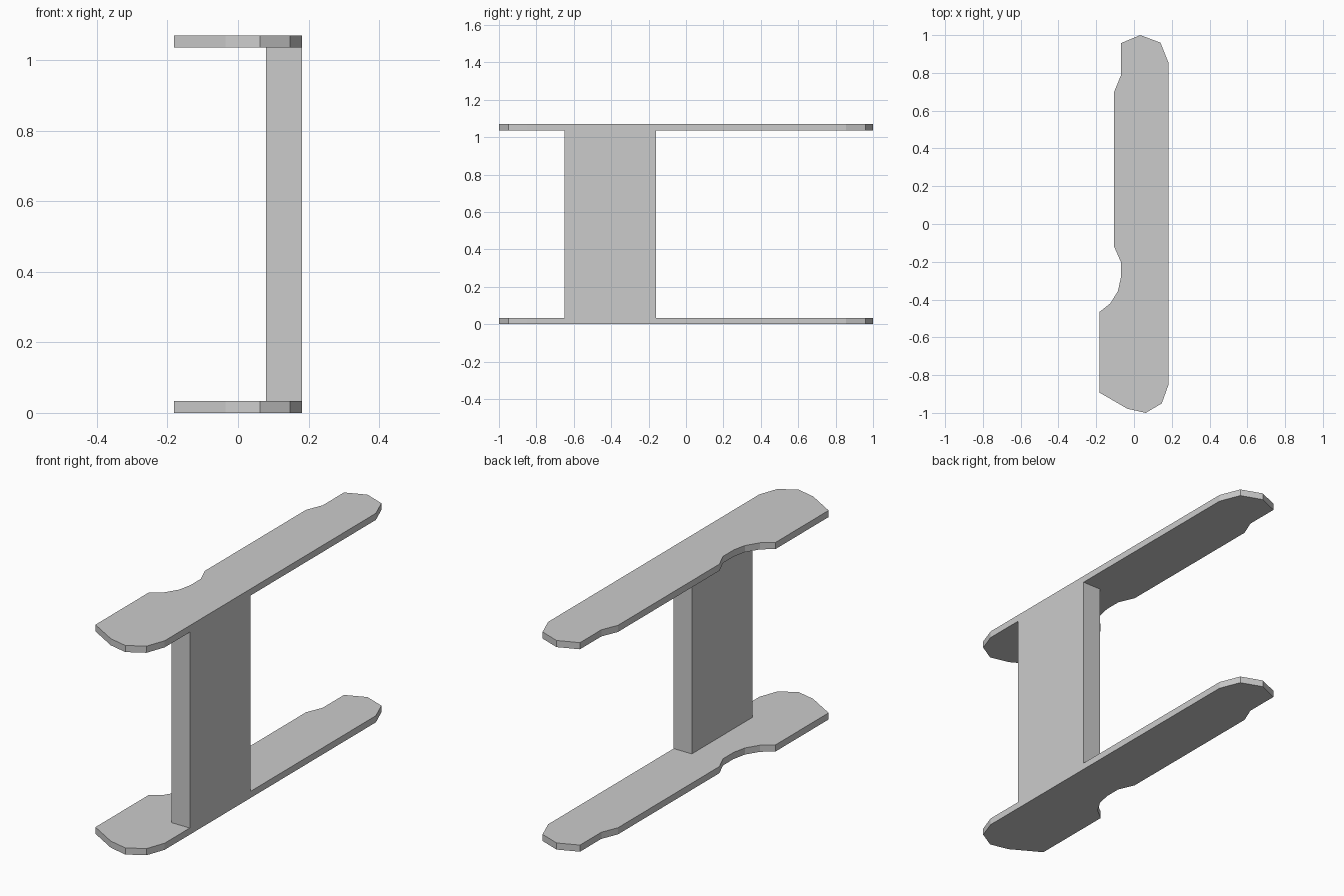
import bpy, bmesh

if "Cube" in bpy.data.objects:
    bpy.data.objects.remove(bpy.data.objects["Cube"])

HEIGHT, THICK, SIDE = 1.07, 0.034, 0.182

# Plate outline, anticlockwise seen from above
OUTLINE = [
    (0.033, 1.0), (-0.07, 0.957), (-0.07, 0.785), (-0.105, 0.70),
    (-0.105, -0.12), (-0.07, -0.20), (-0.07, -0.285), (-0.085, -0.355),
    (-0.125, -0.42), (-SIDE, -0.465), (-SIDE, -0.893), (-0.035, -0.978),
    (0.062, -1.0), (0.147, -0.95), (SIDE, -0.853), (SIDE, 0.855),
    (0.14, 0.96),
]
# Post footprint, flush with the straight side of the plates
POST = [(0.079, -0.65), (SIDE, -0.65), (SIDE, -0.16), (0.079, -0.16)]


def extrude_profile(name, points, z0, z1):
    bm = bmesh.new()
    base = bm.faces.new([bm.verts.new((x, y, z0)) for x, y in points])
    top = bmesh.ops.extrude_face_region(bm, geom=[base], use_keep_orig=True)
    verts = [v for v in top["geom"] if isinstance(v, bmesh.types.BMVert)]
    bmesh.ops.translate(bm, verts=verts, vec=(0, 0, z1 - z0))
    bmesh.ops.recalc_face_normals(bm, faces=bm.faces)
    mesh = bpy.data.meshes.new(name)
    bm.to_mesh(mesh)
    bm.free()
    obj = bpy.data.objects.new(name, mesh)
    bpy.context.collection.objects.link(obj)
    return obj


# Two matching plates joined by an upright post
extrude_profile("bottom_plate", OUTLINE, 0, THICK)
extrude_profile("top_plate", OUTLINE, HEIGHT - THICK, HEIGHT)
extrude_profile("upright_post", POST, THICK, HEIGHT - THICK)
